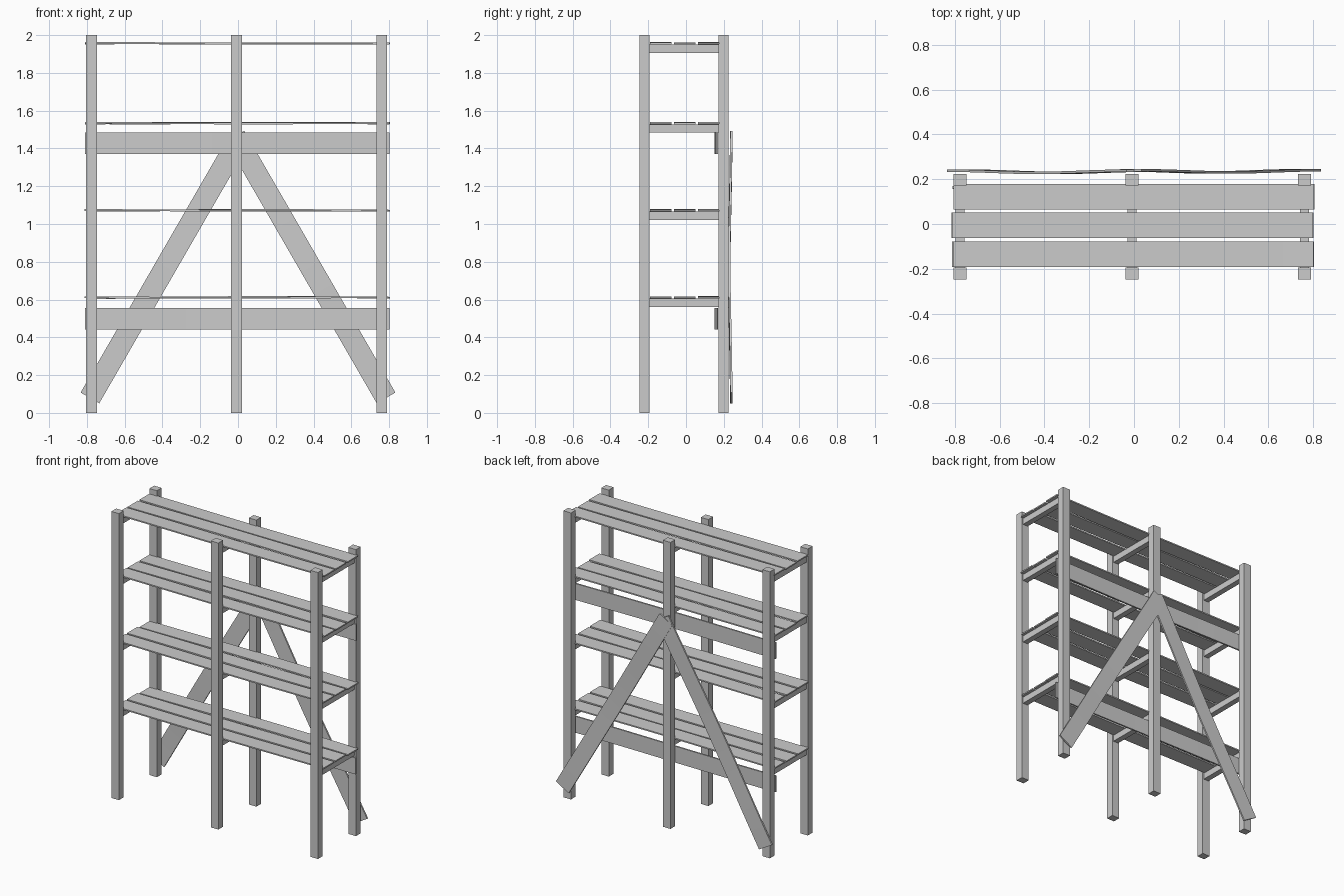
import bpy, bmesh, math, random
from mathutils import Matrix, Vector

if "Cube" in bpy.data.objects:
    bpy.data.objects.remove(bpy.data.objects["Cube"])

random.seed(4)


def finish(name, bm):
    me = bpy.data.meshes.new(name)
    bm.to_mesh(me)
    bm.free()
    ob = bpy.data.objects.new(name, me)
    bpy.context.scene.collection.objects.link(ob)
    return ob


def box(name, x, y, z):
    """Plain box from (min, max) ranges."""
    bm = bmesh.new()
    bmesh.ops.create_cube(bm, size=1)
    for v in bm.verts:
        v.co = Vector([(r[0] + r[1]) / 2 + c * (r[1] - r[0])
                       for c, r in zip(v.co, (x, y, z))])
    return finish(name, bm)


def board(name, length, width, thick, bend, matrix, segs=12):
    """Thin plank along local x, slightly warped in local z by bend(t)."""
    bm = bmesh.new()
    rings = []
    for i in range(segs + 1):
        t = i / segs
        x, dz = (t - 0.5) * length, bend(t)
        rings.append([bm.verts.new((x, sy * width / 2, sz * thick / 2 + dz))
                      for sy, sz in ((-1, -1), (1, -1), (1, 1), (-1, 1))])
    for a, b in zip(rings, rings[1:]):
        for k in range(4):
            n = (k + 1) % 4
            bm.faces.new((a[k], a[n], b[n], b[k]))
    bm.faces.new(rings[0])
    bm.faces.new(rings[-1][::-1])
    bmesh.ops.recalc_face_normals(bm, faces=bm.faces)
    bm.transform(matrix)
    return finish(name, bm)


def random_bend(amp):
    a, p = random.uniform(0.5, 1) * amp, random.uniform(0, 6.28)
    return lambda t: a * math.sin(p + t * 5)


post_x = (-0.776, -0.008, 0.761)
shelf_z = (0.605, 1.066, 1.528, 1.95)
stand_up = Matrix.Rotation(math.radians(90), 4, 'X')   # local z -> -y

# Posts and cross supports
for x in post_x:
    for side, y in (("front", (-0.247, -0.194)), ("back", (0.172, 0.224))):
        box(side + "_post", (x - 0.029, x + 0.029), y, (0, 2))
    for z in shelf_z:
        box("shelf_support", (x - 0.02, x + 0.02), (-0.2, 0.175), (z - 0.044, z))

# Shelf planks
for z in shelf_z:
    for y in (-0.134, -0.006, 0.121):
        x = -0.005 + random.uniform(-0.005, 0.005)
        board("shelf_plank", 1.61, 0.114, 0.009, random_bend(0.003),
              Matrix.Translation((x, y, z + 0.006)))

# Horizontal back rails
for z in (0.498, 1.428):
    board("back_rail", 1.61, 0.114, 0.011, random_bend(0.004),
          Matrix.Translation((-0.004, 0.161, z)) @ stand_up)

# Diagonal back braces
for s in (-1, 1):
    centre = Vector((s * 0.384, 0.234 + 0.001 * s, 0.772))
    turn = Matrix.Rotation(math.radians(60 * s), 4, 'Y')
    board("diagonal_brace", 1.6, 0.114, 0.011,
          lambda t: -0.005 * math.cos(2 * math.pi * t),
          Matrix.Translation(centre) @ turn @ stand_up)
